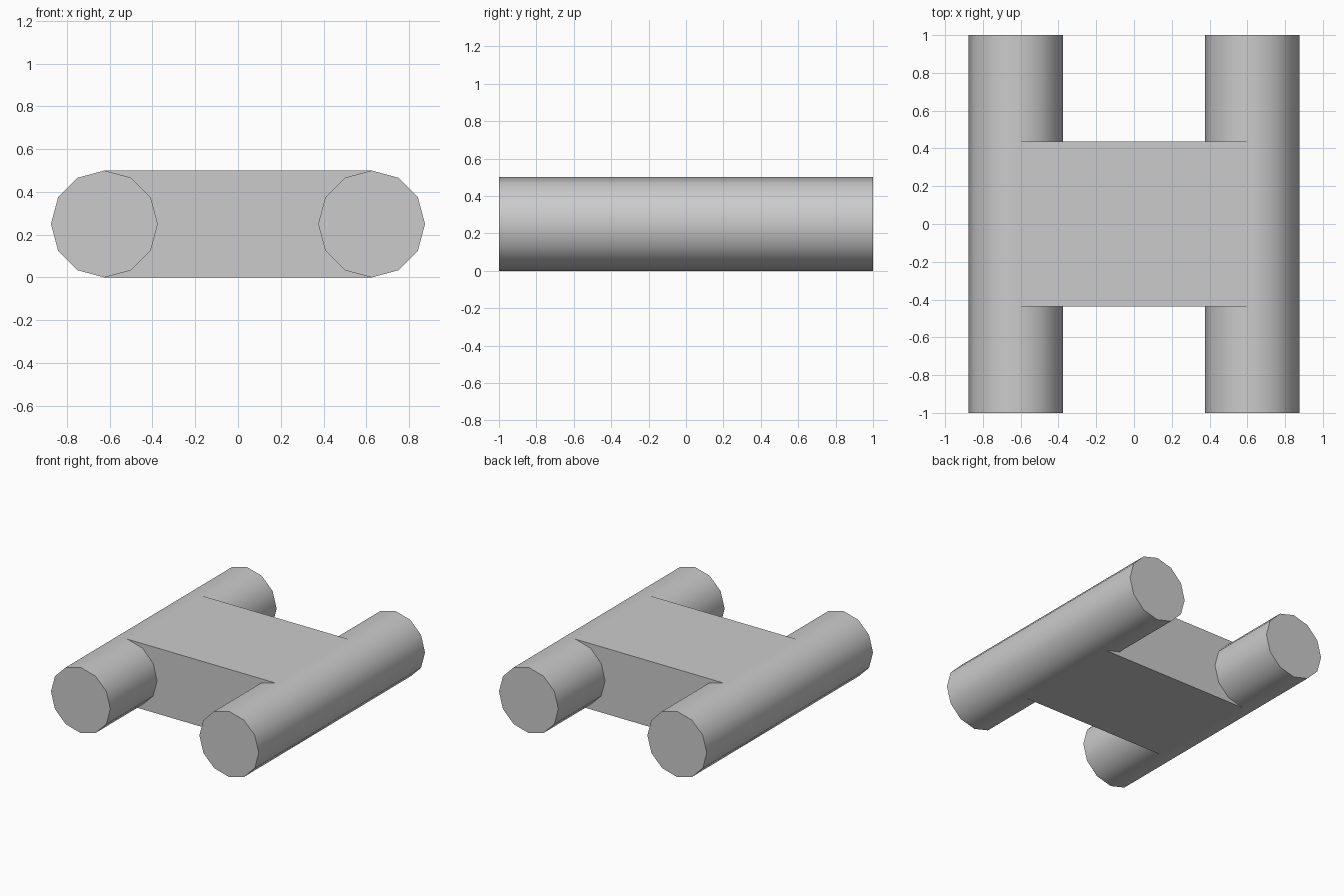
import bpy
import bmesh
from math import radians

RADIUS = 0.25
SPACING = 0.625
HALF_DEPTH = 0.4375

cube = bpy.data.objects.get("Cube")
if cube:
    bpy.data.objects.remove(cube, do_unlink=True)

# Single grey finish
grey = bpy.data.materials.new("light_grey")
grey.use_nodes = True
colour = (0.6, 0.6, 0.6, 1)
grey.diffuse_color = colour
grey.node_tree.nodes["Principled BSDF"].inputs["Base Color"].default_value = colour


# Long twelve-sided side tubes running front to back
def side_tube(name, x):
    bpy.ops.mesh.primitive_cylinder_add(
        vertices=12, radius=RADIUS, depth=2,
        location=(x, 0, RADIUS), rotation=(radians(90), 0, 0))
    tube = bpy.context.object
    tube.name = name
    tube.data.materials.append(grey)
    bpy.ops.object.shade_smooth_by_angle(angle=radians(40))


side_tube("left_tube", SPACING)
side_tube("right_tube", -SPACING)

# Central block bridging the tube axes, open where it is buried in the tubes
bpy.ops.mesh.primitive_cube_add(size=1, location=(0, 0, RADIUS))
block = bpy.context.object
block.name = "centre_block"
block.data.materials.append(grey)
bm = bmesh.new()
bm.from_mesh(block.data)
bmesh.ops.scale(bm, vec=(2 * SPACING, 2 * HALF_DEPTH, 2 * RADIUS), verts=bm.verts)
bm.normal_update()
ends = [f for f in bm.faces if abs(f.normal.x) > 0.9]
bmesh.ops.delete(bm, geom=ends, context="FACES_ONLY")
bm.to_mesh(block.data)
bm.free()
